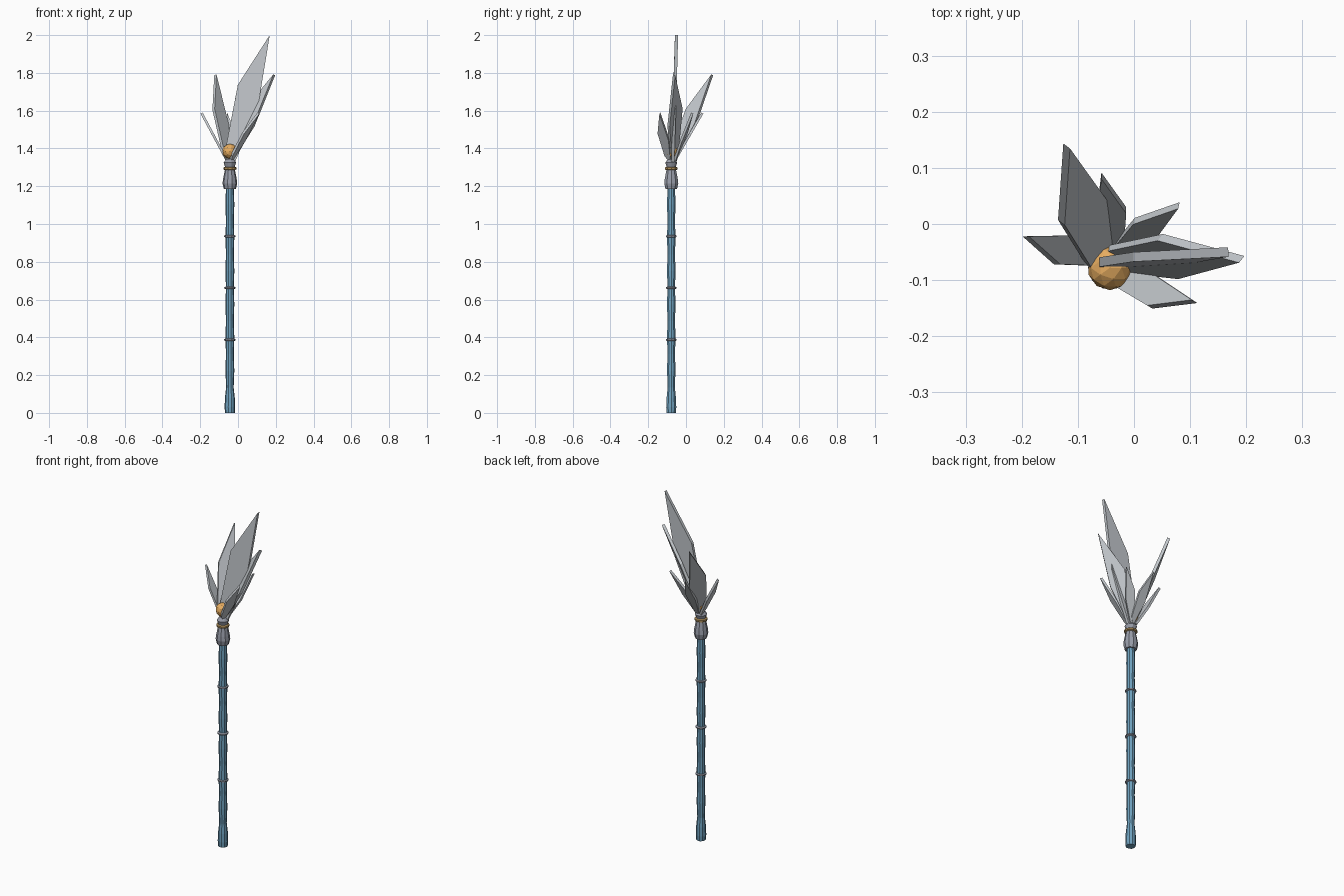
import bpy, bmesh, math
from mathutils import Vector

if "Cube" in bpy.data.objects:
    bpy.data.objects.remove(bpy.data.objects["Cube"])

CX, CY = -0.043, -0.078   # staff axis


def material(name, col):
    m = bpy.data.materials.new(name)
    m.diffuse_color = (*col, 1)
    m.use_nodes = True
    m.node_tree.nodes["Principled BSDF"].inputs["Base Color"].default_value = m.diffuse_color
    return m


BLUE = material("blue_wood", (0.16, 0.36, 0.52))
GOLD = material("gold", (0.8, 0.42, 0.12))
BRASS = material("brass", (0.42, 0.27, 0.1))
STEEL = material("steel", (0.32, 0.34, 0.4))
CRYSTAL = material("crystal", (0.55, 0.58, 0.61))


def finish(name, bm, mat):
    bmesh.ops.recalc_face_normals(bm, faces=bm.faces)
    me = bpy.data.meshes.new(name)
    bm.to_mesh(me)
    bm.free()
    ob = bpy.data.objects.new(name, me)
    bpy.context.collection.objects.link(ob)
    me.materials.append(mat)
    return ob


def lathe(name, profile, sides, mat):
    """Closed turned part from (radius, height) pairs."""
    bm = bmesh.new()
    rows = [[bm.verts.new((CX + r * math.cos(2 * math.pi * i / sides),
                           CY + r * math.sin(2 * math.pi * i / sides), z))
             for i in range(sides)] for r, z in profile]
    for a, b in zip(rows, rows[1:]):
        for i in range(sides):
            j = (i + 1) % sides
            bm.faces.new((a[i], a[j], b[j], b[i]))
    bm.faces.new(rows[0])
    bm.faces.new(rows[-1])
    return finish(name, bm, mat)


# Shaft with flared foot and slightly uneven carved surface
shaft = [(0.026, 0), (0.028, 0.03), (0.026, 0.08), (0.02, 0.135)]
shaft += [(0.0235 if k % 2 else 0.021, 0.135 + k * 0.088) for k in range(1, 13)]
lathe("shaft", shaft, 10, BLUE)

# Rings along the shaft
for n, z in enumerate((0.387, 0.662, 0.935)):
    lathe(f"shaft_ring_{n + 1}", [(0.022, z - 0.007), (0.03, z - 0.003),
                                  (0.03, z + 0.003), (0.022, z + 0.007)], 10, STEEL)

# Collar under the blades and its band
lathe("collar", [(0.032, 1.185), (0.039, 1.215), (0.036, 1.24), (0.026, 1.29),
                 (0.026, 1.305), (0.033, 1.325), (0.018, 1.345)], 10, STEEL)
lathe("collar_band", [(0.026, 1.285), (0.035, 1.289),
                      (0.035, 1.299), (0.026, 1.303)], 10, BRASS)

# Faceted orb
bm = bmesh.new()
bmesh.ops.create_icosphere(bm, subdivisions=2, radius=0.04)
bmesh.ops.translate(bm, verts=bm.verts, vec=(CX, CY, 1.385))
finish("orb", bm, GOLD)

# Blade outline: (along, sideways) as fractions of the length
OUTLINE = [(0, -0.02), (0, 0.02), (0.11, 0.08), (0.57, 0.125), (1, 0), (0.44, -0.07)]


def blade(name, base, tip, side, thick):
    base, tip, side = Vector(base), Vector(tip), Vector(side)
    axis = tip - base
    u = axis.normalized()
    v = (side - u * side.dot(u)).normalized()
    n = u.cross(v) * thick / 2
    bm = bmesh.new()
    pts = [base + axis * a + v * (b * axis.length) for a, b in OUTLINE]
    lo = [bm.verts.new(p - n) for p in pts]
    hi = [bm.verts.new(p + n) for p in pts]
    bm.faces.new(lo)
    bm.faces.new(hi)
    for i in range(len(pts)):
        j = (i + 1) % len(pts)
        bm.faces.new((lo[i], lo[j], hi[j], hi[i]))
    finish(name, bm, CRYSTAL)


# Crystal blades: base, tip, direction of the wide shoulder, thickness
blade("main_blade", (-0.03, -0.07, 1.33), (0.168, -0.05, 2.0), (-1, 0, 0.3), 0.017)
blade("right_blade", (-0.045, -0.072, 1.33), (0.192, -0.063, 1.79), (-0.7, 0.7, 0.35), 0.016)
blade("back_left_blade", (-0.045, -0.07, 1.33), (-0.12, 0.139, 1.79), (-0.65, -0.72, 0.22), 0.016)
blade("left_blade", (-0.058, -0.055, 1.335), (-0.193, -0.022, 1.587), (0, -1, 0), 0.013)
blade("front_right_blade", (-0.038, -0.085, 1.335), (0.108, -0.138, 1.587), (-0.4, -0.8, 0.1), 0.013)
blade("back_right_blade", (-0.03, -0.06, 1.335), (0.08, 0.033, 1.587), (-0.9, 0.3, 0.2), 0.013)
blade("back_blade", (-0.04, -0.06, 1.335), (-0.058, 0.086, 1.587), (1, 0, 0), 0.013)
